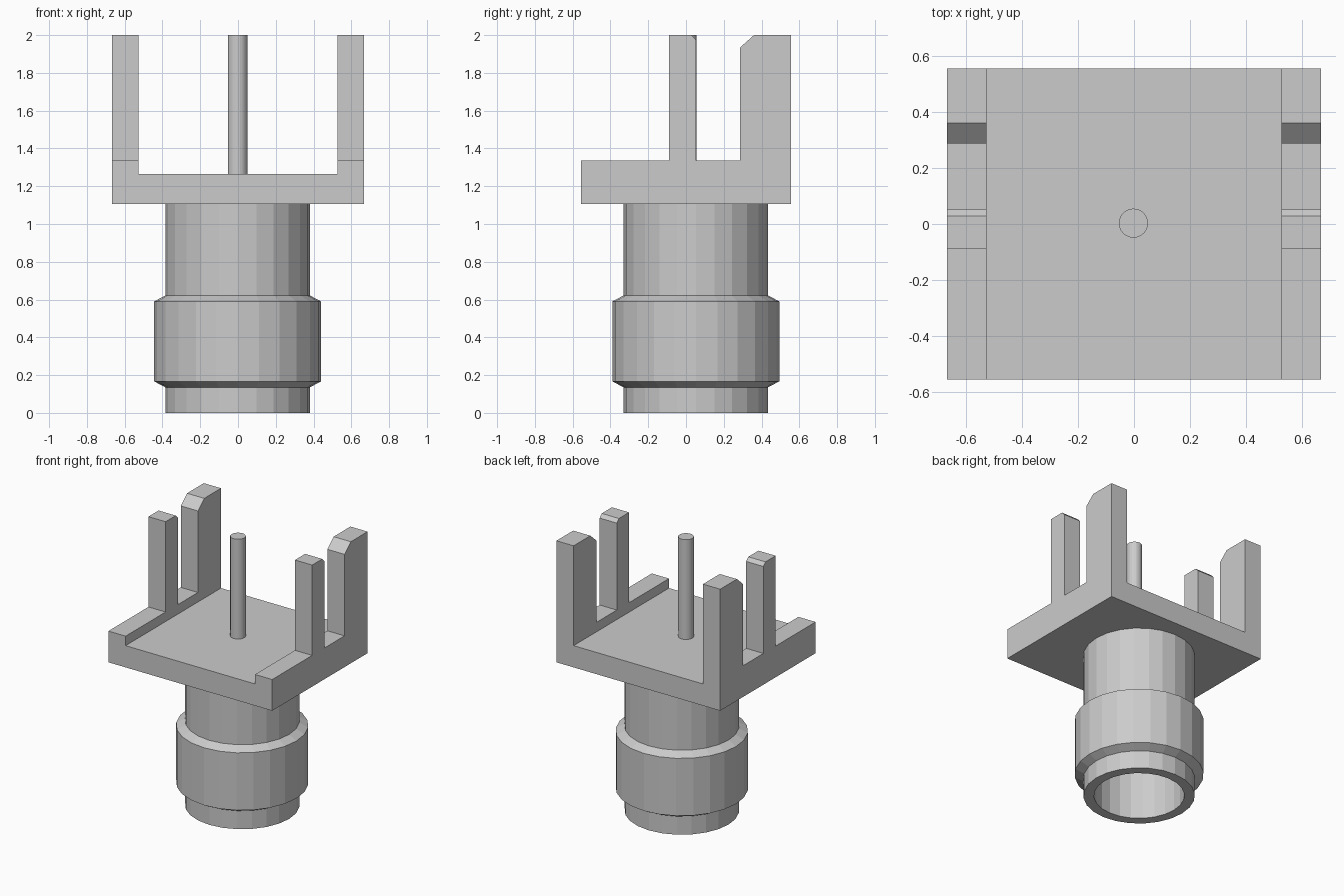
import bpy, bmesh
from math import cos, sin, tau

if "Cube" in bpy.data.objects:
    bpy.data.objects.remove(bpy.data.objects["Cube"])


def make_object(name, bm):
    bmesh.ops.recalc_face_normals(bm, faces=bm.faces)
    mesh = bpy.data.meshes.new(name)
    bm.to_mesh(mesh)
    bm.free()
    obj = bpy.data.objects.new(name, mesh)
    bpy.context.collection.objects.link(obj)
    return obj


def extrude_x(name, profile, half):
    """Extrude a closed (y, z) profile from -half to +half along x."""
    bm = bmesh.new()
    face = bm.faces.new([bm.verts.new((-half, y, z)) for y, z in profile])
    ext = bmesh.ops.extrude_face_region(bm, geom=[face])
    verts = [v for v in ext["geom"] if isinstance(v, bmesh.types.BMVert)]
    bmesh.ops.translate(bm, verts=verts, vec=(2 * half, 0, 0))
    return make_object(name, bm)


def lathe(name, profile, centre, sides):
    """Turn a closed (radius, z) profile around a vertical axis."""
    bm = bmesh.new()
    rings = [[bm.verts.new((centre[0] + r * cos(tau * i / sides),
                            centre[1] + r * sin(tau * i / sides), z))
              for r, z in profile] for i in range(sides)]
    n = len(profile)
    for i in range(sides):
        a, b = rings[i], rings[(i + 1) % sides]
        for j in range(n):
            k = (j + 1) % n
            bm.faces.new((a[j], b[j], b[k], a[k]))
    return make_object(name, bm)


# Flange with raised rails and legs: side profile, then the middle cut away
flange = extrude_x("flange_with_legs", [
    (-0.555, 1.105), (0.555, 1.105), (0.555, 2.0), (0.36, 2.0),
    (0.287, 1.935), (0.287, 1.335), (0.052, 1.335), (0.052, 1.975),
    (0.028, 2.0), (-0.09, 2.0), (-0.09, 1.335), (-0.555, 1.335)], 0.667)
cutter = extrude_x("middle_cutter", [
    (-0.8, 1.265), (0.8, 1.265), (0.8, 2.3), (-0.8, 2.3)], 0.527)
cutter.hide_render = True
cutter.hide_viewport = True
cutter.display_type = 'WIRE'
cut = flange.modifiers.new("clear_middle", 'BOOLEAN')
cut.operation = 'DIFFERENCE'
cut.solver = 'EXACT'
cut.object = cutter

# Hollow barrel with its wider chamfered collar
lathe("barrel", [
    (0.31, 0.0), (0.382, 0.0), (0.382, 0.135), (0.442, 0.167),
    (0.442, 0.59), (0.382, 0.622), (0.382, 1.105), (0.31, 1.105)],
    (-0.002, 0.052), 24)

# Centre contact pin
bm = bmesh.new()
bmesh.ops.create_cone(bm, cap_ends=True, segments=24,
                      radius1=0.052, radius2=0.052, depth=0.735)
bmesh.ops.translate(bm, verts=bm.verts, vec=(-0.002, 0.003, 1.6325))
make_object("centre_pin", bm)
